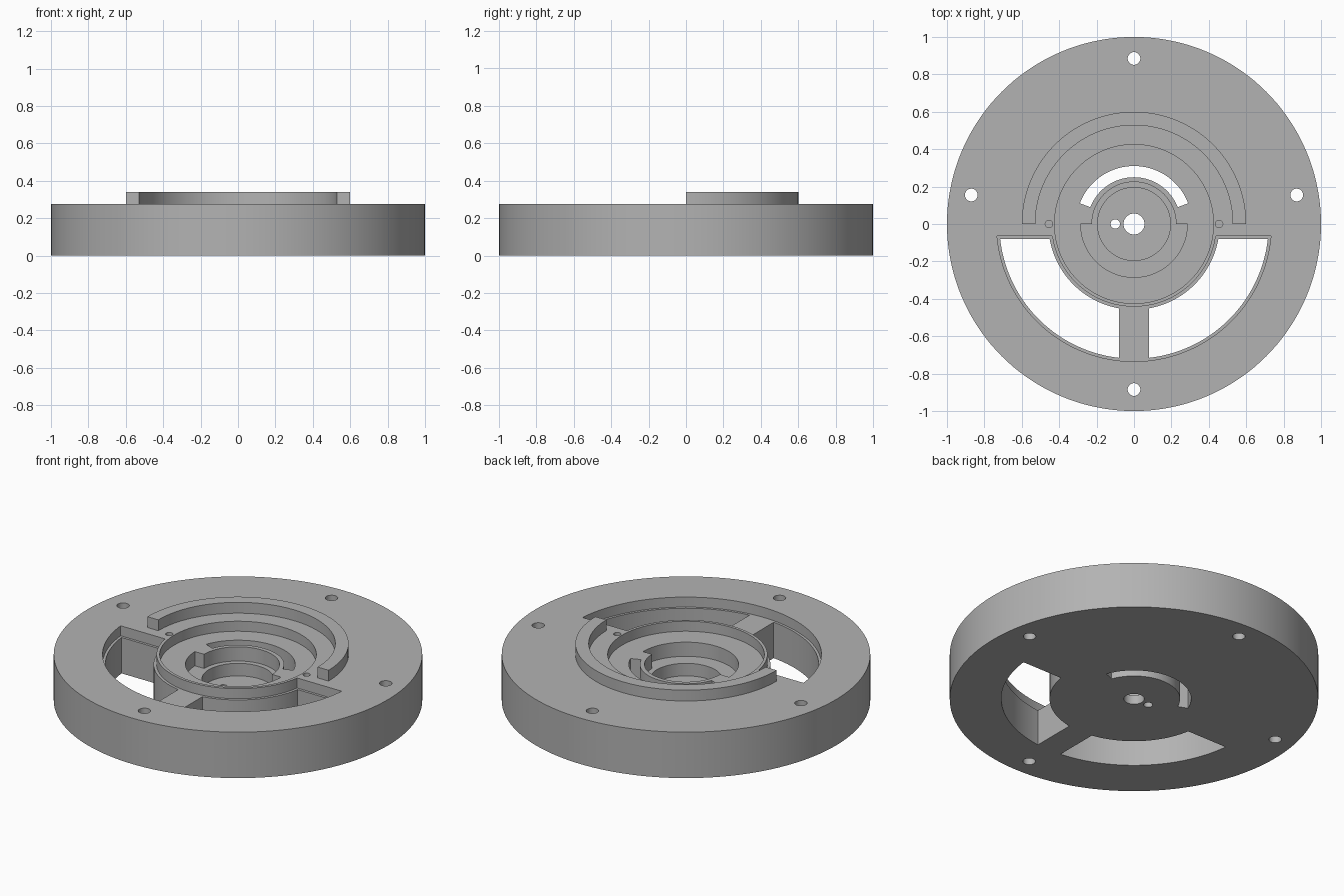
import bpy, bmesh, math

if "Cube" in bpy.data.objects:
    bpy.data.objects.remove(bpy.data.objects["Cube"])

TOP = 0.275      # upper face of the disc
LEDGE = 0.215    # main pocket floor and window ledge
FLOOR2 = 0.13    # middle pocket floor
FLOOR3 = 0.055   # deepest pocket floor
HIGH = 0.4       # cutters reach above the part


def arc(r, a0, a1, n=64, cx=0.0, cy=0.0):
    return [(cx + r * math.cos(a0 + (a1 - a0) * i / n),
             cy + r * math.sin(a0 + (a1 - a0) * i / n)) for i in range(n + 1)]


def circle(r, n=96, cx=0.0, cy=0.0):
    return arc(r, 0, 2 * math.pi, n, cx, cy)[:-1]


def band(r0, r1, a0, a1):
    return arc(r1, a0, a1) + arc(r0, a1, a0)


def prism(name, outline, z0, z1):
    bm = bmesh.new()
    face = bm.faces.new([bm.verts.new((x, y, z0)) for x, y in outline])
    ext = bmesh.ops.extrude_face_region(bm, geom=[face])
    verts = [v for v in ext["geom"] if isinstance(v, bmesh.types.BMVert)]
    bmesh.ops.translate(bm, verts=verts, vec=(0, 0, z1 - z0))
    bmesh.ops.recalc_face_normals(bm, faces=bm.faces)
    mesh = bpy.data.meshes.new(name)
    bm.to_mesh(mesh)
    bm.free()
    obj = bpy.data.objects.new(name, mesh)
    bpy.context.collection.objects.link(obj)
    return obj


def combine(target, outline, z0, z1, op="DIFFERENCE"):
    tool = prism("cutter", outline, z0, z1)
    tool.hide_render = True
    mod = target.modifiers.new("cut", "BOOLEAN")
    mod.operation, mod.object, mod.solver = op, tool, "EXACT"
    bpy.context.view_layer.objects.active = target
    bpy.ops.object.modifier_apply(modifier=mod.name)
    bpy.data.objects.remove(tool, do_unlink=True)


# Main disc
body = prism("flange_body", circle(1.0, 144), 0, TOP)

# Raised half ring on the back half
combine(body, band(0.528, 0.6, 0, math.pi), 0.24, 0.34, "UNION")

# Stepped central pocket
combine(body, circle(0.425), LEDGE, HIGH)
combine(body, arc(0.225, 0, math.pi) + arc(0.285, math.pi, 2 * math.pi), FLOOR2, HIGH)
combine(body, circle(0.195), FLOOR3, HIGH)

# Curved slot through the pocket floor
slot = math.radians(21)
combine(body, band(0.25, 0.31, slot, math.pi - slot), -0.1, HIGH)

# Shallow ledge around the front windows
y = 0.065
a0, a1 = math.asin(y / 0.735), math.asin(y / 0.442)
combine(body, arc(0.735, math.pi + a0, 2 * math.pi - a0)
        + arc(0.442, 2 * math.pi - a1, math.pi + a1), LEDGE, HIGH)

# Two through windows, leaving a spoke between them
for side in (-1, 1):
    def ends(r):
        return -math.asin(0.08 / r), -math.acos(0.08 / r)
    o0, o1 = ends(0.72)
    i0, i1 = ends(0.458)
    outline = arc(0.72, o0, o1) + arc(0.458, i1, i0)
    combine(body, [(side * px, py) for px, py in outline], -0.1, HIGH)

# Mounting holes, centre hole and offset pin hole
for x, y, r in ((0, 0.885, 0.034), (0, -0.885, 0.034), (0.87, 0.155, 0.034),
                (-0.87, 0.155, 0.034), (0, 0, 0.056), (-0.1, 0, 0.025)):
    combine(body, circle(r, 32, x, y), -0.1, HIGH)

# Blind pin holes beside the pocket
for x in (-0.455, 0.455):
    combine(body, circle(0.02, 24, x, 0), 0.12, HIGH)

# Single grey finish
grey = bpy.data.materials.new("light_grey")
grey.diffuse_color = (0.45, 0.45, 0.45, 1)
grey.use_nodes = True
grey.node_tree.nodes["Principled BSDF"].inputs["Base Color"].default_value = grey.diffuse_color
body.data.materials.clear()
body.data.materials.append(grey)
for poly in body.data.polygons:
    poly.material_index = 0
bpy.ops.object.select_all(action="DESELECT")
body.select_set(True)
bpy.context.view_layer.objects.active = body
bpy.ops.object.shade_smooth_by_angle(angle=math.radians(30))
